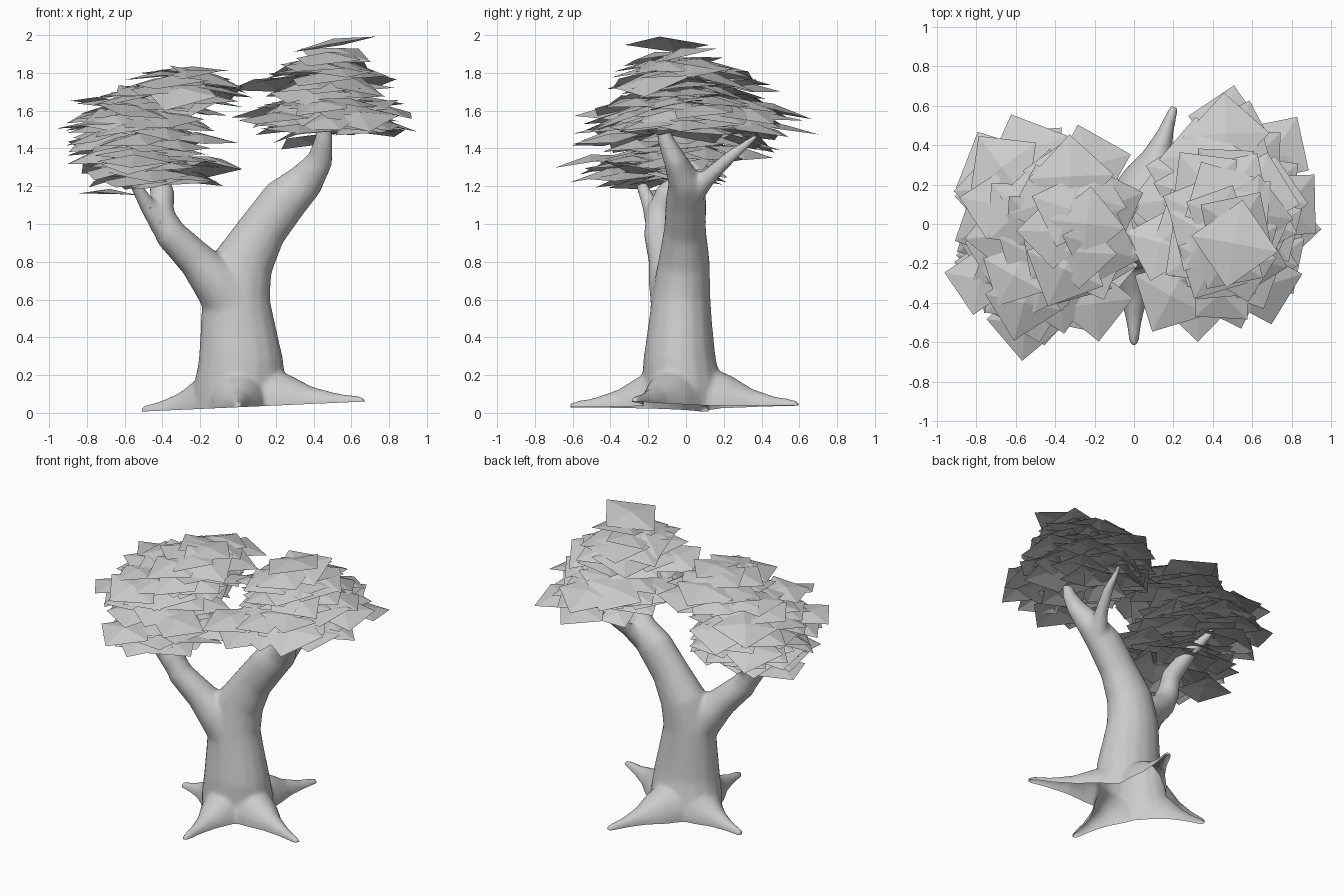
import bpy, bmesh, math, random
from mathutils import Vector, Matrix

random.seed(5)
cube = bpy.data.objects.get("Cube")
if cube:
    bpy.data.objects.remove(cube, do_unlink=True)

grey = bpy.data.materials.new("plain grey")
grey.use_nodes = True
grey.diffuse_color = (0.6, 0.6, 0.6, 1)
grey.node_tree.nodes["Principled BSDF"].inputs["Base Color"].default_value = (0.6, 0.6, 0.6, 1)


def make_object(name, bm):
    mesh = bpy.data.meshes.new(name)
    bm.to_mesh(mesh)
    bm.free()
    mesh.materials.append(grey)
    obj = bpy.data.objects.new(name, mesh)
    bpy.context.collection.objects.link(obj)
    return obj


def limb(bm, path, squash=(1, 1, 1), sides=16):
    """Closed tapering tube through (x, y, z, radius) stations, squashed along the world axes."""
    pts = [Vector(p[:3]) for p in path]
    scale = Matrix.Diagonal(squash)
    rings = []
    for i, p in enumerate(pts):
        along = pts[min(i + 1, len(pts) - 1)] - pts[max(i - 1, 0)]
        turn = scale @ Vector((0, 0, 1)).rotation_difference(along).to_matrix()
        angles = [math.tau * k / sides for k in range(sides)]
        rings.append([bm.verts.new(p + turn @ Vector((math.cos(a), math.sin(a), 0)) * path[i][3])
                      for a in angles])
    for a, b in zip(rings, rings[1:]):
        for k in range(sides):
            n = (k + 1) % sides
            bm.faces.new((a[k], a[n], b[n], b[k]))
    bm.faces.new(rings[0][::-1])
    bm.faces.new(rings[-1])


# Trunk and limbs, fused into one skin
wood = bmesh.new()
limb(wood, [(.01, -.02, -.1, .25), (.01, -.02, .14, .245), (.015, -.035, .28, .225),
            (0, -.03, .45, .2), (-.01, -.025, .62, .18), (.03, -.01, .8, .16),
            (.13, -.005, .97, .13), (.25, 0, 1.13, .125), (.36, -.01, 1.23, .1),
            (.435, -.06, 1.34, .07), (.455, -.11, 1.45, .05), (.46, -.14, 1.57, .03)], (1, .86, 1))
limb(wood, [(.33, .03, 1.16, .07), (.38, .12, 1.25, .045), (.42, .24, 1.36, .035), (.44, .38, 1.47, .016)])
limb(wood, [(-.03, -.04, .58, .15), (-.12, -.07, .7, .13), (-.22, -.1, .81, .1),
            (-.36, -.14, .95, .085), (-.41, -.14, 1.06, .072), (-.4, -.1, 1.16, .066),
            (-.43, .05, 1.28, .05), (-.49, .22, 1.4, .022)])
limb(wood, [(-.4, -.15, .99, .065), (-.48, -.19, 1.1, .045), (-.55, -.24, 1.22, .03), (-.57, -.27, 1.28, .02)])

# Roots: ridges flaring out of the trunk down to points at ground level
for x, y, z in [(-.5, .1, .01), (.65, -.27, .06), (.2, .58, .04), (0, -.6, .03)]:
    stations = []
    for t, r in [(.15, .18), (.4, .135), (.6, .075), (.8, .042), (1.03, .022)]:
        stations.append((x * t, y * t, .03 * (1 - t) + z * t, r))
    limb(wood, stations, (1, 1, 1.25))
trunk = make_object("trunk_and_roots", wood)
fuse = trunk.modifiers.new("fuse", 'REMESH')
fuse.mode = 'VOXEL'
fuse.voxel_size = .013
fuse.use_smooth_shade = True
soften = trunk.modifiers.new("soften", 'SMOOTH')
soften.factor = .5
soften.iterations = 16
thin = trunk.modifiers.new("thin", 'DECIMATE')
thin.ratio = .25

# Bake the skin, then slice it open along the slightly sloping ground
skin = bpy.data.meshes.new_from_object(trunk.evaluated_get(bpy.context.evaluated_depsgraph_get()))
trunk.modifiers.clear()
wood = bmesh.new()
wood.from_mesh(skin)
bmesh.ops.bisect_plane(wood, geom=wood.verts[:] + wood.edges[:] + wood.faces[:],
                       plane_co=(0, 0, .03), plane_no=(-.045, 0, 1), clear_inner=True)
wood.to_mesh(trunk.data)
wood.free()
bpy.data.meshes.remove(skin)


def leaf(bm, centre, normal, size, spin):
    """Square card with a slightly raised middle."""
    turn = Vector((0, 0, 1)).rotation_difference(Vector(normal)).to_matrix()
    turn = turn @ Matrix.Rotation(spin, 3, 'Z')
    c = Vector(centre)
    top = bm.verts.new(c + turn @ Vector((0, 0, size * .1)))
    h = size / 2
    rim = [bm.verts.new(c + turn @ Vector((sx * h, sy * h, random.uniform(-.05, .03) * size)))
           for sx, sy in ((-1, -1), (1, -1), (1, 1), (-1, 1))]
    for k in range(4):
        bm.faces.new((rim[k], rim[(k + 1) % 4], top))


def puff(bm, centre, radii, count):
    """Leaves spread evenly through an ellipsoid, leaning outward."""
    for i in range(count):
        z = 1 - 2 * (i + .5) / count
        a = i * math.pi * (3 - math.sqrt(5))
        r = math.sqrt(1 - z * z)
        d = Vector((r * math.cos(a), r * math.sin(a), z))
        depth = random.uniform(.7, 1.05)
        p = [c + q * s * depth for c, q, s in zip(centre, d, radii)]
        lean = (d.x * .2 + random.gauss(0, .11), d.y * .2 + random.gauss(0, .11), 1)
        leaf(bm, p, lean, random.uniform(.25, .32), random.uniform(0, math.tau))


# Lower, wider canopy
foliage = bmesh.new()
puff(foliage, (-.53, -.02, 1.5), (.26, .41, .21), 58)
puff(foliage, (-.28, 0, 1.71), (.18, .3, .12), 26)
puff(foliage, (-.44, -.17, 1.29), (.25, .28, .09), 24)
leaf(foliage, (-.55, -.5, 1.34), (0, -.15, 1), .28, .7)
leaf(foliage, (-.78, -.28, 1.52), (-.1, 0, 1), .26, .6)
leaf(foliage, (-.68, -.1, 1.16), (.03, .03, 1), .26, .3)
leaf(foliage, (-.14, -.04, 1.72), (.1, .25, 1), .28, .2)
leaf(foliage, (-.2, -.4, 1.45), (.1, -.15, 1), .28, .9)
leaf(foliage, (-.16, -.1, 1.33), (.1, -.1, 1), .28, .4)
make_object("right_canopy", foliage)

# Higher, peaked canopy
foliage = bmesh.new()
puff(foliage, (.48, .04, 1.58), (.3, .42, .1), 54)
puff(foliage, (.47, -.02, 1.77), (.19, .26, .13), 32)
leaf(foliage, (.51, -.1, 1.95), (-.2, .08, 1), .32, .6)
leaf(foliage, (.14, -.1, 1.74), (-.15, .2, 1), .28, .5)
leaf(foliage, (.19, -.36, 1.56), (-.1, -.15, 1), .3, .3)
leaf(foliage, (.32, -.4, 1.5), (0, -.15, 1), .28, .8)
leaf(foliage, (.17, .12, 1.6), (-.15, .1, 1), .3, .9)
leaf(foliage, (.72, .38, 1.5), (.15, .15, 1), .28, .2)
leaf(foliage, (.33, .3, 1.44), (-.2, .3, 1), .18, .2)
leaf(foliage, (.77, -.02, 1.53), (.2, 0, 1), .26, .75)
leaf(foliage, (.47, .51, 1.5), (0, .15, 1), .28, .6)
make_object("left_canopy", foliage)
